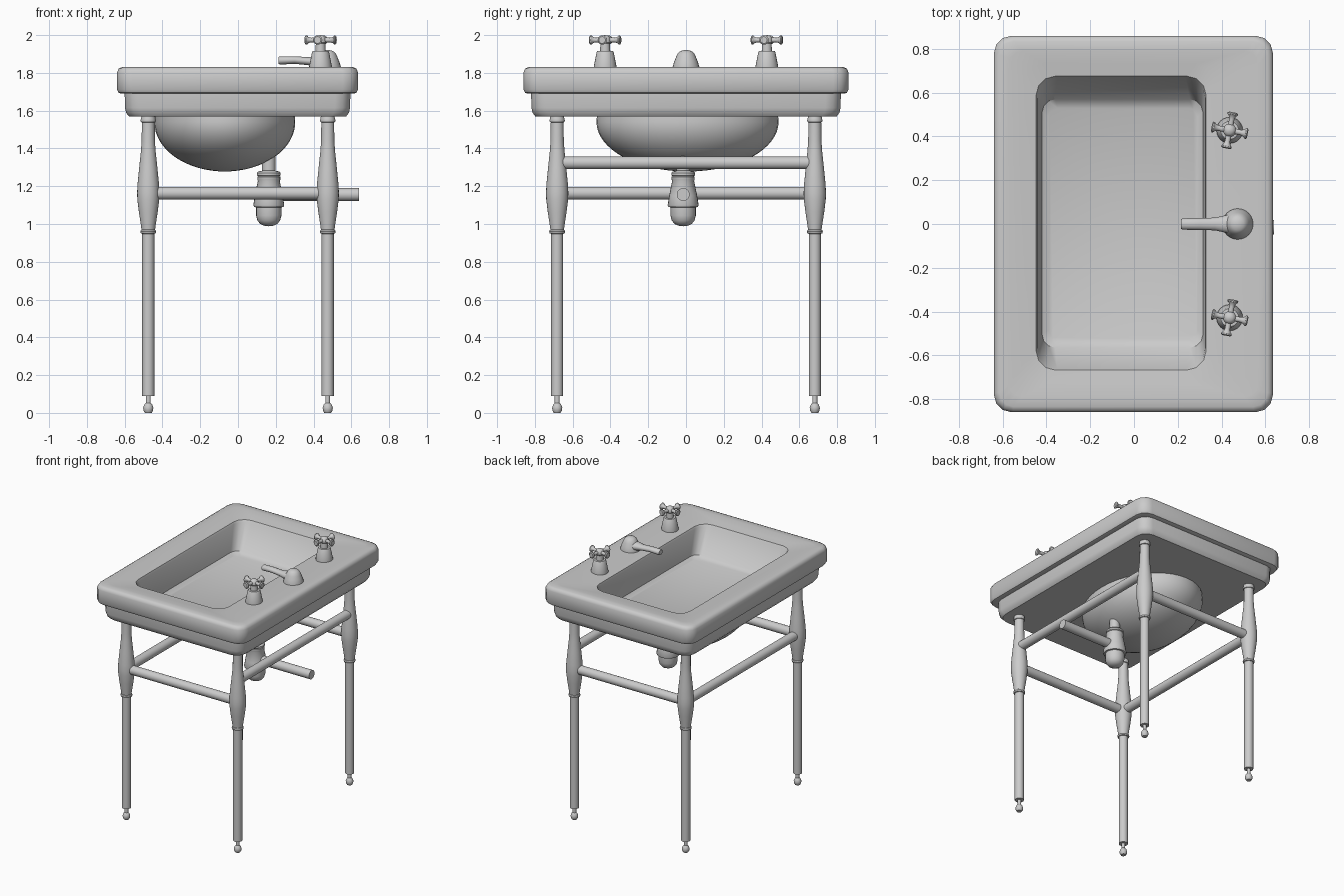
import bpy, bmesh
from math import pi, sin, cos, radians
from mathutils import Vector, Matrix


def make(name, rings, mat=Matrix(), angle=35):
    """Skin a list of equal-length closed rings and cap both ends."""
    bm = bmesh.new()
    loops = [[bm.verts.new(p) for p in r] for r in rings]
    n = len(loops[0])
    for a, b in zip(loops, loops[1:]):
        for i in range(n):
            j = (i + 1) % n
            bm.faces.new((a[i], a[j], b[j], b[i]))
    bm.faces.new(loops[0][::-1])
    bm.faces.new(loops[-1])
    bm.transform(mat)
    bmesh.ops.recalc_face_normals(bm, faces=bm.faces)
    me = bpy.data.meshes.new(name)
    bm.to_mesh(me)
    bm.free()
    me.polygons.foreach_set("use_smooth", [True] * len(me.polygons))
    me.set_sharp_from_angle(angle=radians(angle))
    ob = bpy.data.objects.new(name, me)
    bpy.context.collection.objects.link(ob)
    return ob


def lathe(name, profile, loc=(0, 0, 0), n=24, mat=None):
    """Turn (radius, z) points around the z axis."""
    rings = [[(r * cos(2 * pi * i / n), r * sin(2 * pi * i / n), z) for i in range(n)]
             for r, z in profile]
    return make(name, rings, Matrix.Translation(loc) @ (mat or Matrix()))


def rod(name, a, b, profile):
    """Turned rod from a to b; profile is (radius, fraction of length)."""
    a, b = Vector(a), Vector(b)
    d = b - a
    return lathe(name, [(r, t * d.length) for r, t in profile], a, 20,
                 d.to_track_quat('Z', 'Y').to_matrix().to_4x4())


def rrect(x0, x1, y0, y1, z, r, seg=3):
    """Rounded rectangle ring."""
    pts = []
    for k, (cx, cy) in enumerate([(x1 - r, y1 - r), (x0 + r, y1 - r),
                                  (x0 + r, y0 + r), (x1 - r, y0 + r)]):
        for s in range(seg + 1):
            t = (k + s / seg) * pi / 2
            pts.append((cx + r * cos(t), cy + r * sin(t), z))
    return pts


# Basin: one skin from the floor, over the rim, down to the underside
def outer(inset, z, r=0.08):
    return rrect(-0.64 + inset, 0.635 - inset, -0.86 + inset, 0.86 - inset, z, r)


make("basin", [
    rrect(-0.39, 0.29, -0.525, 0.53, 1.598, 0.04),
    rrect(-0.42, 0.315, -0.565, 0.57, 1.615, 0.06),
    rrect(-0.442, 0.325, -0.66, 0.668, 1.80, 0.09),
    rrect(-0.448, 0.33, -0.668, 0.676, 1.815, 0.09),
    rrect(-0.50, 0.38, -0.73, 0.73, 1.822, 0.10),
    outer(0.07, 1.83, 0.06), outer(0.025, 1.83, 0.065), outer(0.008, 1.822),
    outer(0, 1.803), outer(0, 1.712), outer(0.008, 1.695), outer(0.022, 1.69),
    outer(0.04, 1.69), outer(0.042, 1.615), outer(0.048, 1.588), outer(0.062, 1.57),
], angle=40)

# Rounded bowl under the basin
bowl = [(0.001, -1)] + [(sin(t * pi / 32), -cos(t * pi / 32)) for t in range(1, 17)]
lathe("bowl_underside", bowl + [(0.995, 0.13)], (-0.07, 0.008, 1.54), 40,
      Matrix.Diagonal((0.373, 0.482, 0.262, 1)))

# Turned legs
leg = [(0.018, 0), (0.025, 0.012), (0.027, 0.027), (0.022, 0.042), (0.013, 0.053),
       (0.013, 0.09), (0.032, 0.09), (0.032, 0.948), (0.039, 0.95), (0.042, 0.959),
       (0.039, 0.968), (0.036, 0.97), (0.04, 1.0), (0.05, 1.065), (0.058, 1.13),
       (0.059, 1.165), (0.057, 1.21), (0.048, 1.30), (0.039, 1.385), (0.035, 1.44),
       (0.034, 1.538), (0.039, 1.54), (0.041, 1.549), (0.038, 1.558), (0.036, 1.572)]
LX, LY = 0.475, 0.682
for sx, xn in ((-1, "left"), (1, "right")):
    for sy, yn in ((-1, "front"), (1, "back")):
        lathe(f"leg_{yn}_{xn}", leg, (sx * LX, sy * LY, 0))

# Rails between the legs
bar = [(0.034, 0), (0.034, 1)]
for sy, yn in ((-1, "front"), (1, "back")):
    rod(f"rail_{yn}", (-LX, sy * LY, 1.163), (LX, sy * LY, 1.163), bar)
rod("rail_left", (-LX, -LY, 1.163), (-LX, LY, 1.163), bar)
rod("rail_right", (LX, -LY, 1.324), (LX, LY, 1.324), bar)

# Drain trap and waste pipe
lathe("drain_trap", [
    (0.001, 0.988), (0.025, 0.991), (0.045, 1.0), (0.06, 1.018), (0.067, 1.045),
    (0.067, 1.088), (0.078, 1.09), (0.082, 1.10), (0.074, 1.15), (0.058, 1.228),
    (0.061, 1.235), (0.061, 1.25), (0.056, 1.253), (0.063, 1.258), (0.063, 1.27),
    (0.055, 1.278), (0.036, 1.282), (0.036, 1.42)], (0.163, -0.015, 0))
rod("waste_pipe", (0.163, -0.015, 1.156), (0.64, -0.015, 1.156), bar)

# Spout: domed body and tapering arm
lathe("spout_body", [
    (0.071, 1.82), (0.07, 1.835), (0.062, 1.86), (0.052, 1.885), (0.042, 1.905),
    (0.028, 1.916), (0.012, 1.92), (0.001, 1.921)], (0.474, 0, 0))
arm = [(0.215, 0.022, 1.866, 0.018), (0.222, 0.026, 1.866, 0.022), (0.30, 0.027, 1.868, 0.02),
       (0.37, 0.029, 1.862, 0.021), (0.42, 0.04, 1.86, 0.03), (0.47, 0.05, 1.86, 0.035)]
make("spout_arm", [[(x, w * cos(i * pi / 8), z + h * sin(i * pi / 8)) for i in range(16)]
                   for x, w, z, h in arm])

# Tap handles with four flared arms
for sy, yn in ((-1, "front"), (1, "back")):
    c = Vector((0.437, sy * 0.428, 0))
    lathe(f"tap_base_{yn}", [
        (0.06, 1.82), (0.06, 1.835), (0.055, 1.86), (0.045, 1.91), (0.041, 1.916),
        (0.027, 1.917), (0.025, 1.955), (0.03, 1.962), (0.03, 1.978), (0.025, 1.99),
        (0.014, 1.998), (0.001, 2.0)], c)
    for k in range(4):
        t = k * pi / 2 - radians(11)
        hub = c + Vector((0, 0, 1.974))
        rod(f"tap_arm_{yn}_{k + 1}", hub, hub + Vector((cos(t), sin(t), 0)) * 0.084,
            [(0.014, 0), (0.012, 0.6), (0.016, 0.78), (0.024, 0.87), (0.025, 0.94), (0.018, 1)])
